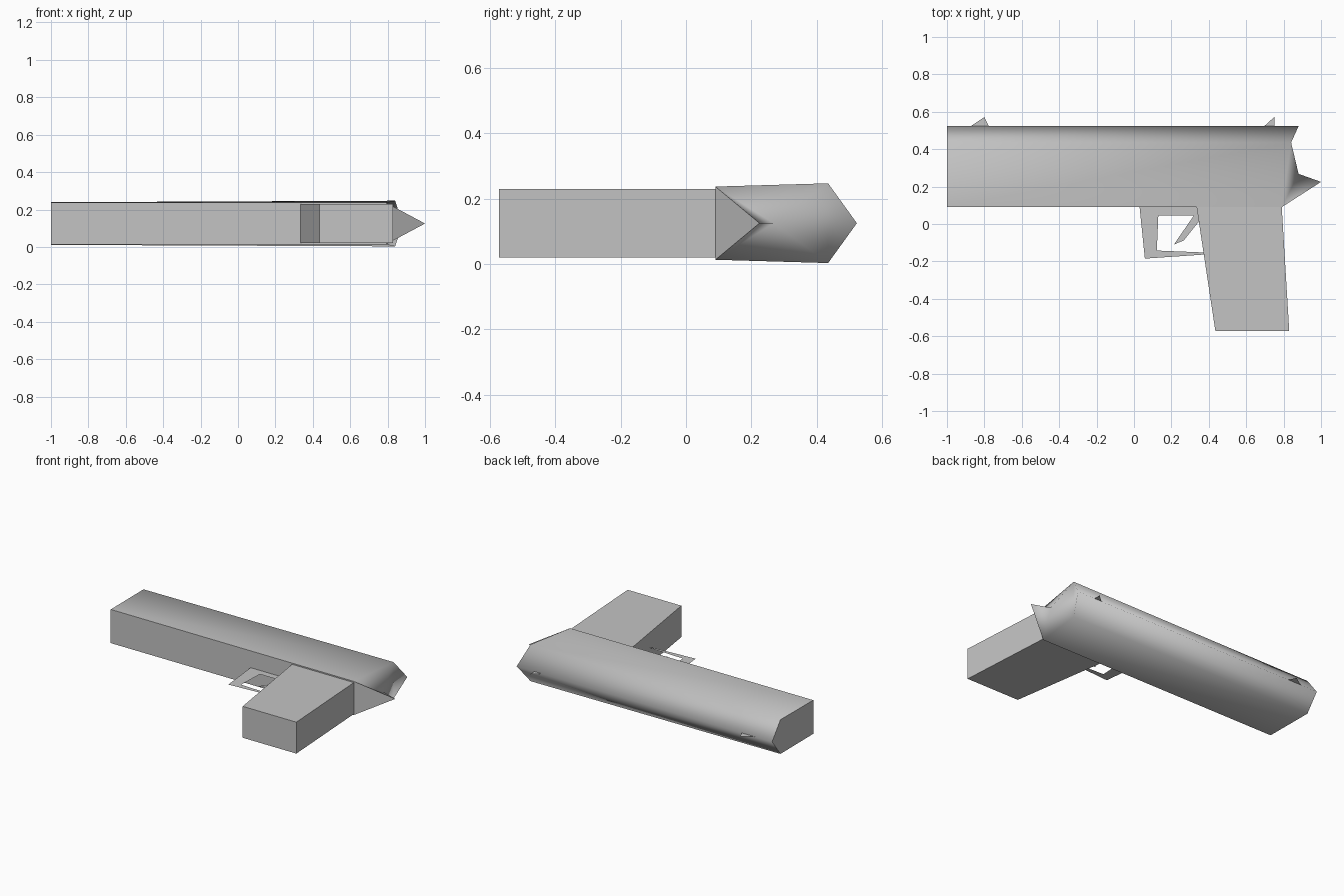
import bpy, bmesh

cube = bpy.data.objects.get("Cube")
if cube:
    bpy.data.objects.remove(cube, do_unlink=True)

MID = 0.125  # centre plane of the thickness

gray = bpy.data.materials.new("plain gray")
gray.use_nodes = True
color = (0.55, 0.55, 0.55, 1)
gray.diffuse_color = color
gray.node_tree.nodes["Principled BSDF"].inputs["Base Color"].default_value = color


def make(name, verts, faces, closed=True, smooth=False, hard=()):
    """Mesh object; faces listed in hard keep sharp borders when smooth."""
    bm = bmesh.new()
    vs = [bm.verts.new(v) for v in verts]
    fs = [bm.faces.new([vs[i] for i in f]) for f in faces]
    if closed:
        bmesh.ops.recalc_face_normals(bm, faces=fs)
    else:
        for f in fs:
            f.normal_update()
            if f.normal.z < 0:
                f.normal_flip()
    for f in fs:
        f.smooth = smooth
    for i in hard:
        for e in fs[i].edges:
            e.smooth = False
    mesh = bpy.data.meshes.new(name)
    bm.to_mesh(mesh)
    bm.free()
    mesh.materials.append(gray)
    ob = bpy.data.objects.new(name, mesh)
    bpy.context.collection.objects.link(ob)
    return ob


def sheet(name, points, faces):
    """Flat cut-out lying on the centre plane."""
    return make(name, [(x, y, MID) for x, y in points], faces, closed=False)


# Barrel: five-sided section, with a notched rear end and a pointed spur
muzzle = [(-1, 0.09, 0.013), (-1, 0.09, 0.237), (-1, 0.435, 0.239),
          (-1, 0.523, MID), (-1, 0.435, 0.011)]
rear = [(0.79, 0.09, 0.013), (0.79, 0.09, 0.237), (0.84, 0.435, 0.247),
        (0.88, 0.523, MID), (0.84, 0.435, 0.003)]
NOTCH, TIP = 10, 11
verts = muzzle + rear + [(0.88, 0.268, MID), (1.0, 0.225, MID)]
sides = [(i, (i + 1) % 5, (i + 1) % 5 + 5, i + 5) for i in range(5)]
ends = [(0, 1, 2, 3, 4), (5, 6, TIP), (6, TIP, NOTCH), (5, NOTCH, TIP),
        (6, NOTCH, 7), (5, 9, NOTCH), (NOTCH, 9, 7), (8, 7, 9)]
make("barrel", verts, sides + ends, smooth=True, hard=(0, 5, 6))

# Grip: slanted block
outline = [(0.335, 0.09), (0.79, 0.09), (0.83, -0.572), (0.435, -0.572)]
grip = [(x, y, z) for z in (0.02, 0.229) for x, y in outline]
make("grip", grip, [(0, 1, 2, 3), (4, 5, 6, 7)] +
     [(i, (i + 1) % 4, (i + 1) % 4 + 4, i + 4) for i in range(4)])

# Trigger guard: thin frame joining barrel and grip
sheet("trigger_guard",
      [(0.03, 0.09), (0.058, -0.185), (0.38, -0.163), (0.13, 0.045),
       (0.122, -0.142), (0.37, -0.152), (0.342, 0.045), (0.335, 0.09)],
      [(0, 1, 4, 3), (1, 2, 5, 4), (0, 3, 6, 7)])

# Trigger
sheet("trigger",
      [(0.32, 0.045), (0.213, -0.11), (0.266, -0.088), (0.347, 0.013), (0.342, 0.045)],
      [(0, 1, 2, 3, 4)])

# Sights along the ridge
sheet("front_sight", [(-0.875, 0.522), (-0.775, 0.522), (-0.8, 0.572)], [(0, 1, 2)])
sheet("rear_sight", [(0.695, 0.522), (0.75, 0.522), (0.75, 0.572)], [(0, 1, 2)])
